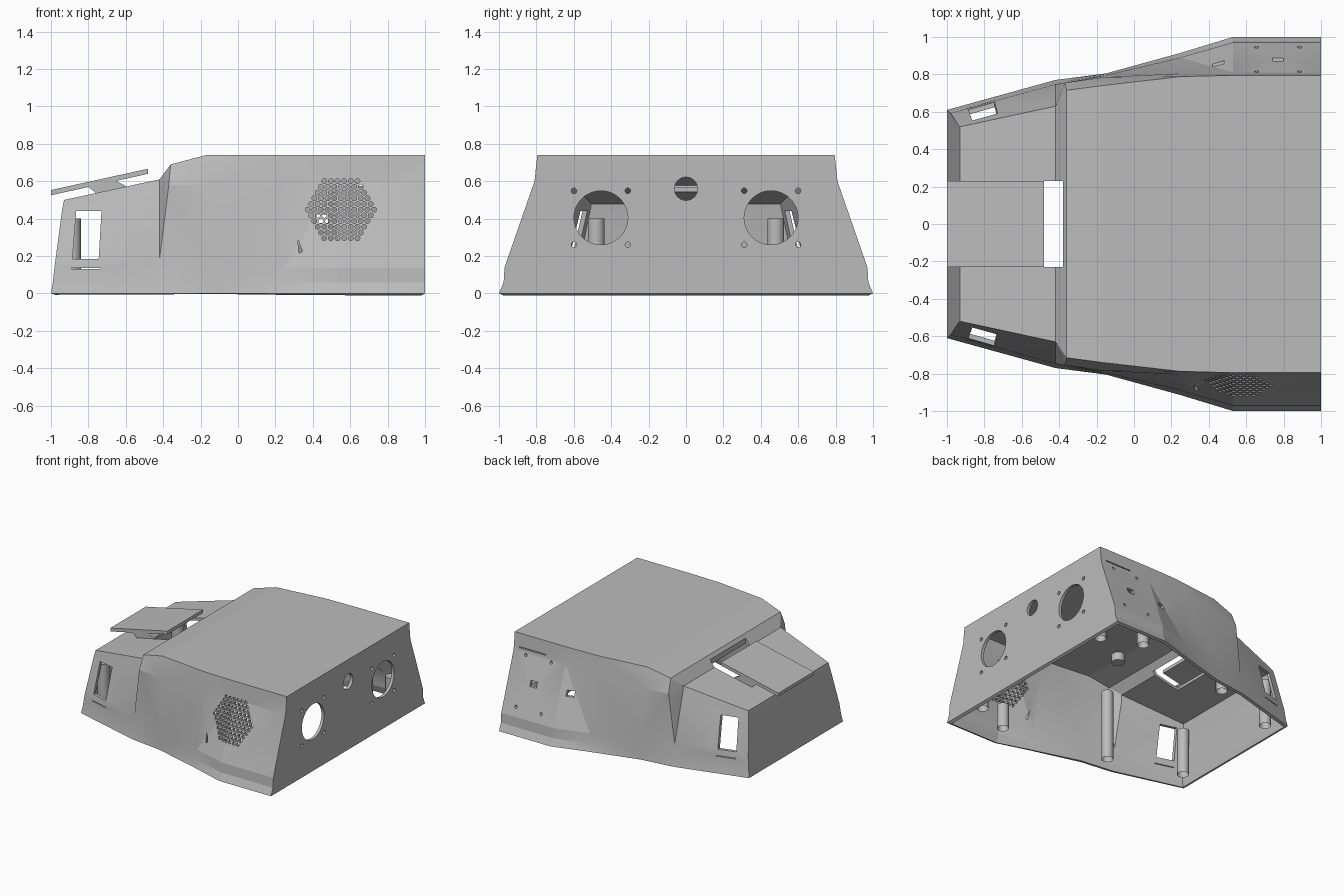
import bpy, bmesh, math
from mathutils import Matrix, Vector

if "Cube" in bpy.data.objects:
    bpy.data.objects.remove(bpy.data.objects["Cube"])

grey = bpy.data.materials.new("plain grey")
grey.use_nodes = True
grey.diffuse_color = (0.5, 0.5, 0.5, 1)
grey.node_tree.nodes["Principled BSDF"].inputs["Base Color"].default_value = (0.5, 0.5, 0.5, 1)


def make(name, bm):
    bmesh.ops.recalc_face_normals(bm, faces=bm.faces)
    mesh = bpy.data.meshes.new(name)
    bm.to_mesh(mesh)
    bm.free()
    mesh.materials.append(grey)
    ob = bpy.data.objects.new(name, mesh)
    bpy.context.collection.objects.link(ob)
    return ob


def select(ob):
    bpy.ops.object.select_all(action='DESELECT')
    ob.select_set(True)
    bpy.context.view_layer.objects.active = ob


def add_cyl(bm, centre, radius, depth, axis, sides=24):
    turn = Vector((0, 0, 1)).rotation_difference(Vector(axis)).to_matrix().to_4x4()
    bmesh.ops.create_cone(bm, cap_ends=True, segments=sides, radius1=radius, radius2=radius,
                          depth=depth, matrix=Matrix.Translation(centre) @ turn)


def add_box(bm, centre, size):
    bmesh.ops.create_cube(bm, size=1, matrix=Matrix.Translation(centre) @ Matrix.Diagonal((*size, 1)))


def add_prism(bm, outline, y0, y1):
    """Extrude an x-z outline along y."""
    a = [bm.verts.new((x, y0, z)) for x, z in outline]
    b = [bm.verts.new((x, y1, z)) for x, z in outline]
    bm.faces.new(a)
    bm.faces.new(b[::-1])
    for i in range(len(a)):
        j = (i + 1) % len(a)
        bm.faces.new((a[i], b[i], b[j], a[j]))


def cut(ob, cutter):
    cutter.hide_render = True
    select(ob)
    mod = ob.modifiers.new("cut", 'BOOLEAN')
    mod.operation, mod.solver, mod.object = 'DIFFERENCE', 'EXACT', cutter
    bpy.ops.object.modifier_apply(modifier=mod.name)
    bpy.data.objects.remove(cutter)


# Housing: half sections lofted from nose to back, as (x, half width, height)
sections = [
    [(-1, .61, 0), (-.99, .6, .06), (-.98, .592, .15), (-.94, .53, .45), (-.93, .52, .5)],
    [(-.42, .77, 0), (-.42, .757, .06), (-.42, .747, .18), (-.42, .645, .55), (-.42, .63, .61)],
    [(-.42, .77, 0), (-.42, .757, .06), (-.42, .747, .18), (-.37, .755, .58), (-.36, .715, .69)],
    [(-.15, .805, 0), (-.15, .8, .06), (-.15, .795, .16), (-.16, .785, .58), (-.17, .74, .74)],
    [(.25, .915, 0), (.25, .895, .06), (.25, .89, .14), (.25, .805, .59), (.25, .788, .74)],
    [(.53, 1, 0), (.53, .975, .06), (.53, .97, .14), (.53, .81, .6), (.53, .795, .74)],
    [(1, 1, 0), (1, .975, .06), (1, .97, .14), (1, .81, .6), (1, .795, .74)],
]
bm = bmesh.new()
rings = []
for half in sections:
    pts = half + [(x, -y, z) for x, y, z in reversed(half)]
    rings.append([bm.verts.new(p) for p in pts])
for a, b in zip(rings, rings[1:]):
    for i in range(len(a) - 1):
        bm.faces.new((a[i], a[i + 1], b[i + 1], b[i]))
bm.faces.new(rings[0])
bm.faces.new(rings[-1])
bmesh.ops.remove_doubles(bm, verts=bm.verts, dist=1e-4)
bmesh.ops.dissolve_degenerate(bm, edges=bm.edges, dist=1e-4)
bmesh.ops.triangulate(bm, faces=bm.faces)
housing = make("housing", bm)
if sum(f.normal.z * f.area for f in housing.data.polygons) < 0:
    housing.data.flip_normals()
select(housing)
shell = housing.modifiers.new("wall", 'SOLIDIFY')
shell.thickness, shell.offset, shell.use_even_offset = .024, -1, True
bpy.ops.object.modifier_apply(modifier=shell.name)

# Back panel openings and screw holes
bm = bmesh.new()
add_cyl(bm, (1, 0, .56), .062, .2, (1, 0, 0), 32)
for side in (-1, 1):
    add_cyl(bm, (1, side * .455, .405), .144, .2, (1, 0, 0), 48)
    for dy in (-.144, .144):
        for dz in (-.144, .144):
            add_cyl(bm, (1, side * .455 + dy, .405 + dz), .015, .2, (1, 0, 0), 12)
cut(housing, make("back_cutter", bm))

# Nose side windows with a thin slit under each, and the roof slot
bm = bmesh.new()
add_prism(bm, [(-.885, .185), (-.745, .185), (-.73, .44), (-.865, .44)], -.9, .9)
add_prism(bm, [(-.89, .13), (-.735, .13), (-.735, .136), (-.89, .136)], -.9, .9)
add_box(bm, (-.5, 0, .62), (.24, .46, .2))
cut(housing, make("nose_cutter", bm))

# Hexagonal grille and small vent on the front flank
bm = bmesh.new()
for row in range(-5, 6):
    count = 11 - abs(row)
    for i in range(count):
        x = .55 + (i - (count - 1) / 2) * .0355
        add_cyl(bm, (x, -.9, .448 + row * .0305), .0132, .3, (0, 1, 0), 10)
add_prism(bm, [(.32, .29), (.345, .225), (.325, .215)], -1.1, -.7)
cut(housing, make("grille_cutter", bm))

# Connector slots and screw holes on the rear flank
bm = bmesh.new()
for x in (.45, .77):
    add_box(bm, (x, .88, .4), (.06, .25, .045))
for x in (.655, .885):
    for y, z in ((.945, .21), (.815, .585)):
        add_cyl(bm, (x, y, z), .012, .2, (0, 1, 0), 12)
add_box(bm, (.83, .82, .63), (.24, .05, .008))
cut(housing, make("flank_cutter", bm))
select(housing)
bpy.ops.object.shade_smooth_by_angle(angle=math.radians(14))

# Raised scoop plate over the nose, with its sloping support
bm = bmesh.new()
add_prism(bm, [(-1, .525), (-.48, .64), (-.48, .667), (-1, .553)], -.23, .23)
make("scoop_plate", bm)
bm = bmesh.new()
for y0, y1 in ((-.23, -.205), (.205, .23)):
    add_prism(bm, [(-.8, .57), (-.75, .53), (-.62, .56), (-.6, .575), (-.66, .605)], y0, y1)
add_prism(bm, [(-.8, .57), (-.75, .53), (-.73, .535), (-.77, .577)], -.21, .21)
make("scoop_support", bm)

# Screw posts inside, mirrored left and right
for name, x, y, height in (("back_post", .91, .69, .3), ("flank_post", .6, .82, .2),
                           ("middle_post", -.3, .67, .58), ("nose_post", -.885, .48, .38)):
    for side, label in ((1, "rear"), (-1, "front")):
        bm = bmesh.new()
        add_cyl(bm, (x, side * y, .02 + height / 2), .045, height, (0, 0, 1))
        base = min(bm.faces, key=lambda f: f.calc_center_median().z)
        bmesh.ops.inset_individual(bm, faces=[base], thickness=.022)
        bmesh.ops.translate(bm, verts=base.verts, vec=(0, 0, .1))
        post = make(f"{label}_{name}", bm)
        select(post)
        bpy.ops.object.shade_smooth_by_angle(angle=math.radians(40))

# Boss under the roof
bm = bmesh.new()
add_cyl(bm, (-.13, -.34, .69), .05, .08, (0, 0, 1))
make("roof_boss", bm)
